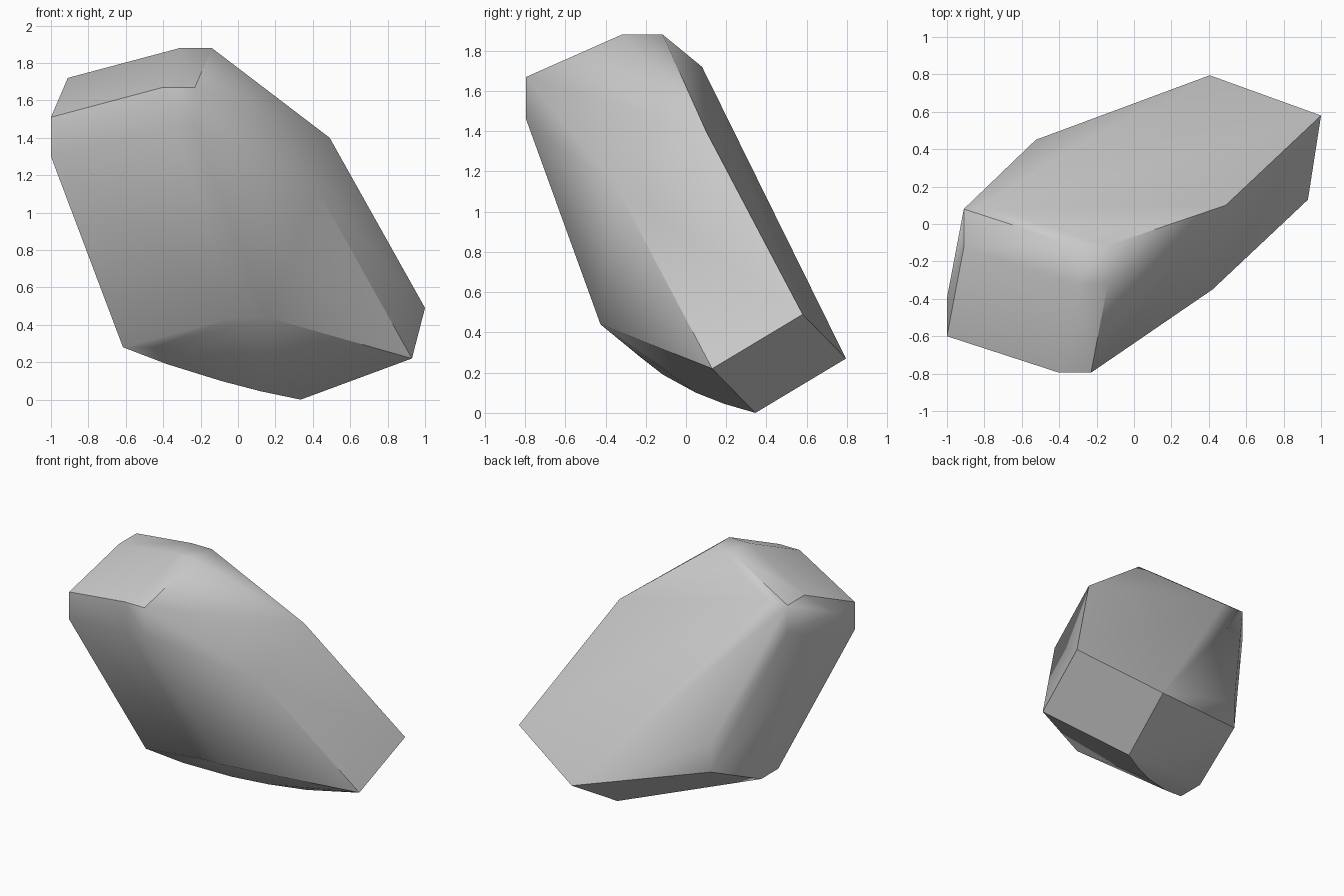
import bpy, bmesh
from itertools import product
from math import radians
from mathutils import Vector

if "Cube" in bpy.data.objects:
    bpy.data.objects.remove(bpy.data.objects["Cube"])


def slab(origin, u, v, w):
    """Eight corners of a tilted block."""
    o, u, v, w = map(Vector, (origin, u, v, w))
    return [o + u * i + v * j + w * k for i, j, k in product((0, 1), repeat=3)]


# Upper-left tilted block, thickened by a small upright box for the chamfers
core = slab((-1, -0.6, 1.3), (0.6, -0.195, 0.16), (0.09, 0.475, 0.21), (0.385, 0.37, -1.02))
chamfer = slab((0, 0, 0), (0.17, 0, 0), (0, 0.205, 0), (0, 0, 0.21))
points = [a + b for a, b in product(core, chamfer)]

# Lower-right tilted block
points += slab((0.335, 0.345, 0), (0.595, -0.215, 0.22), (0.07, 0.45, 0.27), (-0.51, -0.48, 0.91))

# Slight bow of the underside edge
points += [Vector(p) for p in ((-0.38, -0.115, 0.19), (-0.09, 0.05, 0.1), (0.12, 0.19, 0.045))]

# Faceted boulder wrapped around both blocks
bm = bmesh.new()
for p in points:
    bm.verts.new(p)
hull = bmesh.ops.convex_hull(bm, input=bm.verts[:])
bmesh.ops.delete(bm, geom=[v for v in bm.verts if not v.link_faces], context='VERTS')
bmesh.ops.recalc_face_normals(bm, faces=bm.faces[:])
mesh = bpy.data.meshes.new("boulder")
bm.to_mesh(mesh)
bm.free()
boulder = bpy.data.objects.new("boulder", mesh)
bpy.context.collection.objects.link(boulder)

bpy.context.view_layer.objects.active = boulder
boulder.select_set(True)
bpy.ops.object.shade_smooth_by_angle(angle=radians(40))
